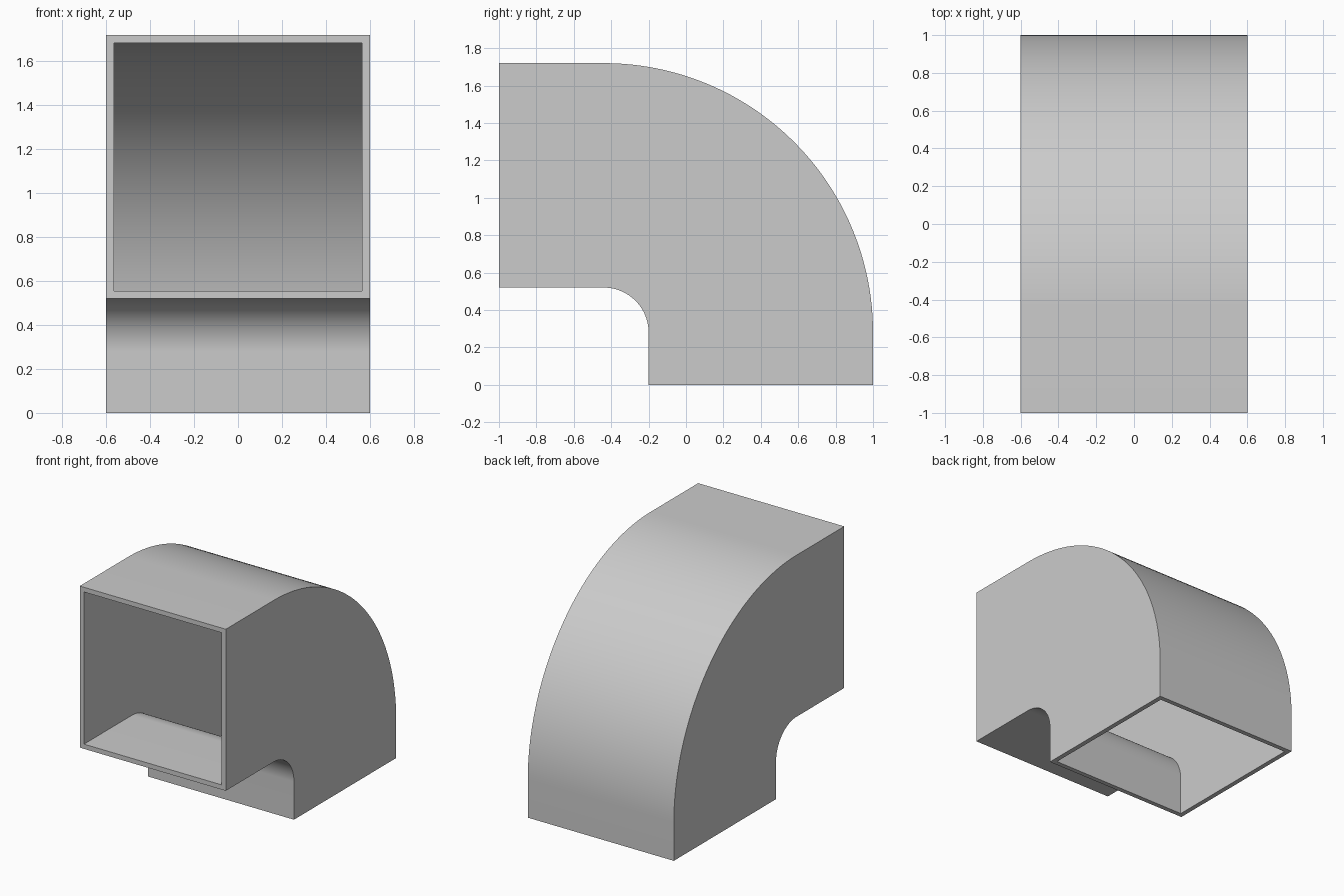
import bpy
import bmesh
from math import sin, cos, pi, radians

cube = bpy.data.objects.get("Cube")
if cube:
    bpy.data.objects.remove(cube, do_unlink=True)

# Duct dimensions
HALF_WIDTH = 0.6
WALL = 0.035
R_IN, R_OUT = 0.24, 1.44
BEND_Y, BEND_Z = -0.44, 0.28
SEGMENTS = 48

# Plain grey sheet material
grey = bpy.data.materials.new("light_grey")
grey.use_nodes = True
colour = (0.6, 0.6, 0.6, 1)
grey.diffuse_color = colour
grey.node_tree.nodes["Principled BSDF"].inputs["Base Color"].default_value = colour

# Stations along the bend: pivot position and angle of the cross-section
stations = [(-1, BEND_Z, 0)]
stations += [(BEND_Y, BEND_Z, pi / 2 * i / SEGMENTS) for i in range(SEGMENTS + 1)]
stations += [(BEND_Y, 0, pi / 2)]

bm = bmesh.new()


def ring(station, inset):
    """Rectangular cross-section, shrunk by the inset on all sides."""
    y, z, a = station
    w, lo, hi = HALF_WIDTH - inset, R_IN + inset, R_OUT - inset
    return [bm.verts.new((x, y + r * sin(a), z + r * cos(a)))
            for x, r in ((-w, lo), (w, lo), (w, hi), (-w, hi))]


def bridge(a, b):
    for i in range(4):
        j = (i + 1) % 4
        bm.faces.new((a[i], a[j], b[j], b[i]))


# Outer skin, inner skin and the two open rims
outer = [ring(s, 0) for s in stations]
inner = [ring(s, WALL) for s in stations]
for skin in (outer, inner):
    for a, b in zip(skin, skin[1:]):
        bridge(a, b)
for end in (0, -1):
    bridge(outer[end], inner[end])
bmesh.ops.recalc_face_normals(bm, faces=bm.faces)

mesh = bpy.data.meshes.new("duct_elbow")
bm.to_mesh(mesh)
bm.free()
mesh.materials.append(grey)
duct = bpy.data.objects.new("duct_elbow", mesh)
bpy.context.collection.objects.link(duct)

# Smooth bend with crisp corners
bpy.ops.object.select_all(action="DESELECT")
duct.select_set(True)
bpy.context.view_layer.objects.active = duct
bpy.ops.object.shade_smooth_by_angle(angle=radians(30))
